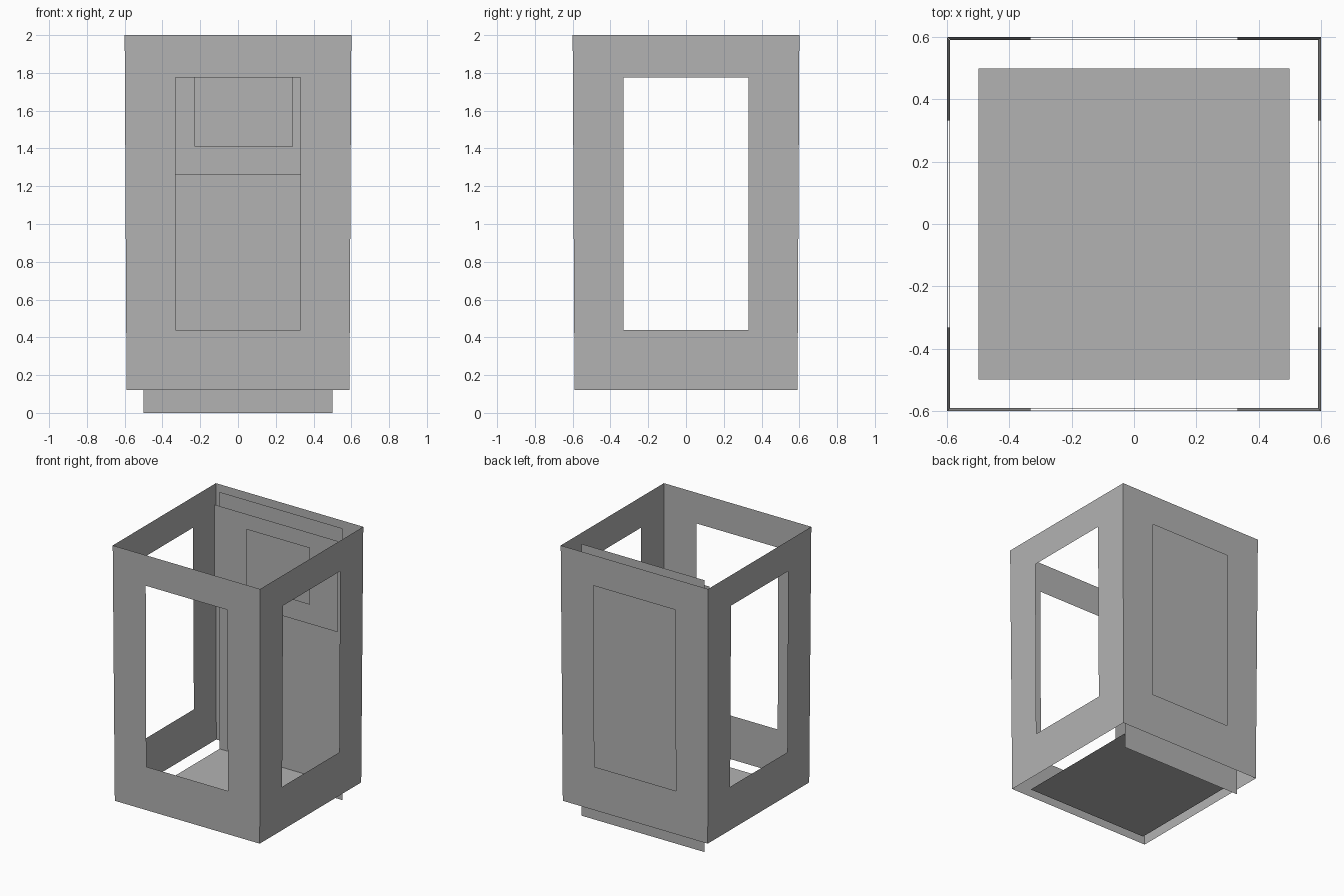
import bpy
import bmesh
from math import pi
from mathutils import Matrix

cube = bpy.data.objects.get("Cube")
if cube:
    bpy.data.objects.remove(cube, do_unlink=True)

grey = bpy.data.materials.new("plain grey")
grey.use_nodes = True
COLOUR = (0.45, 0.45, 0.45, 1)
grey.diffuse_color = COLOUR
grey.node_tree.nodes["Principled BSDF"].inputs["Base Color"].default_value = COLOUR

TOP, BOTTOM = 2.0, 0.12


def finish(name, bm):
    mesh = bpy.data.meshes.new(name)
    bm.to_mesh(mesh)
    bm.free()
    mesh.materials.append(grey)
    obj = bpy.data.objects.new(name, mesh)
    bpy.context.collection.objects.link(obj)
    return obj


def half_width(z):
    # the shell narrows slightly towards the bottom
    return 0.59 + 0.01 * (z - BOTTOM) / (TOP - BOTTOM)


def rectangle(bm, x0, x1, z0, z1, depth):
    # corners of an upright rectangle, anticlockwise seen from the front
    corners = ((x0, z0), (x1, z0), (x1, z1), (x0, z1))
    return [bm.verts.new((x, depth(z), z)) for x, z in corners]


def wall(name, turn):
    # thin wall with one tall window opening
    bm = bmesh.new()
    depth = lambda z: -half_width(z)
    outer = rectangle(bm, -1, 1, BOTTOM, TOP, depth)
    for v in outer:
        v.co.x *= half_width(v.co.z)
    inner = rectangle(bm, -0.332, 0.332, 0.44, 1.775, depth)
    for i in range(4):
        j = (i + 1) % 4
        bm.faces.new((outer[i], outer[j], inner[j], inner[i]))
    bm.transform(Matrix.Rotation(turn * pi / 2, 4, "Z"))
    return finish(name, bm)


def panel(name, x0, x1, z0, z1, y):
    # flat upright sheet facing the front
    bm = bmesh.new()
    bm.faces.new(rectangle(bm, x0, x1, z0, z1, lambda z: y))
    return finish(name, bm)


# outer shell
for turn, side in enumerate(("front", "left", "back", "right")):
    wall(side + "_wall", turn)

# inner back sheet, header board and its plate
panel("back_panel", -0.5, 0.5, 0, TOP, 0.5)
panel("header_board", -0.5, 0.5, 1.26, 1.93, 0.44)
panel("header_plate", -0.23, 0.29, 1.41, 1.83, 0.425)

# floor
floor = bmesh.new()
bmesh.ops.create_grid(floor, x_segments=1, y_segments=1, size=0.5,
                      matrix=Matrix.Translation((0, 0, 0.11)))
finish("floor", floor)
